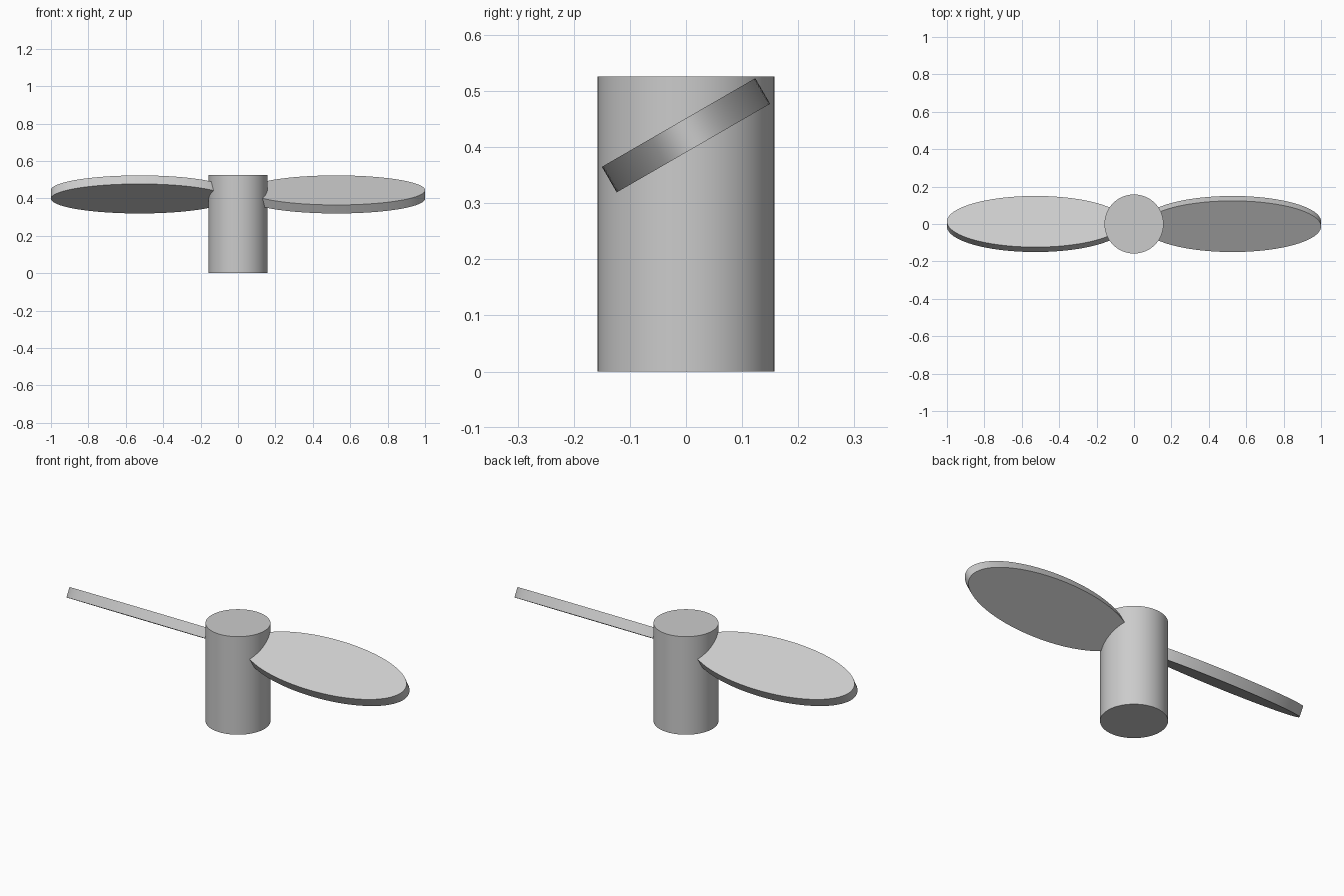
import bpy
from math import radians
from mathutils import Matrix

cube = bpy.data.objects.get("Cube")
if cube:
    bpy.data.objects.remove(cube, do_unlink=True)

U = 1 / 19  # design unit: hub centre to blade tip is 19 units

grey = bpy.data.materials.new("light_grey")
grey.use_nodes = True
colour = (0.6, 0.6, 0.6, 1)
grey.diffuse_color = colour
grey.node_tree.nodes["Principled BSDF"].inputs["Base Color"].default_value = colour


def disc(name, radius_x, radius_y, height, matrix):
    """Elliptical cylinder, baked to its final place, with sharp rims."""
    bpy.ops.mesh.primitive_cylinder_add(vertices=96, radius=1, depth=1)
    ob = bpy.context.object
    ob.name = ob.data.name = name
    ob.data.transform(matrix @ Matrix.Diagonal((radius_x, radius_y, height, 1)))
    ob.data.materials.append(grey)
    bpy.ops.object.shade_smooth_by_angle(angle=radians(30))
    return ob


# Upright hub
disc("hub", 3 * U, 3 * U, 10 * U, Matrix.Translation((0, 0, 5 * U)))

# Two pitched elliptical blades, half a turn apart
pitched = Matrix.Translation((10 * U, 0, 8 * U)) @ Matrix.Rotation(radians(30), 4, "X")
for name, turn in (("left_blade", 0), ("right_blade", 180)):
    disc(name, 9 * U, 3 * U, U, Matrix.Rotation(radians(turn), 4, "Z") @ pitched)
